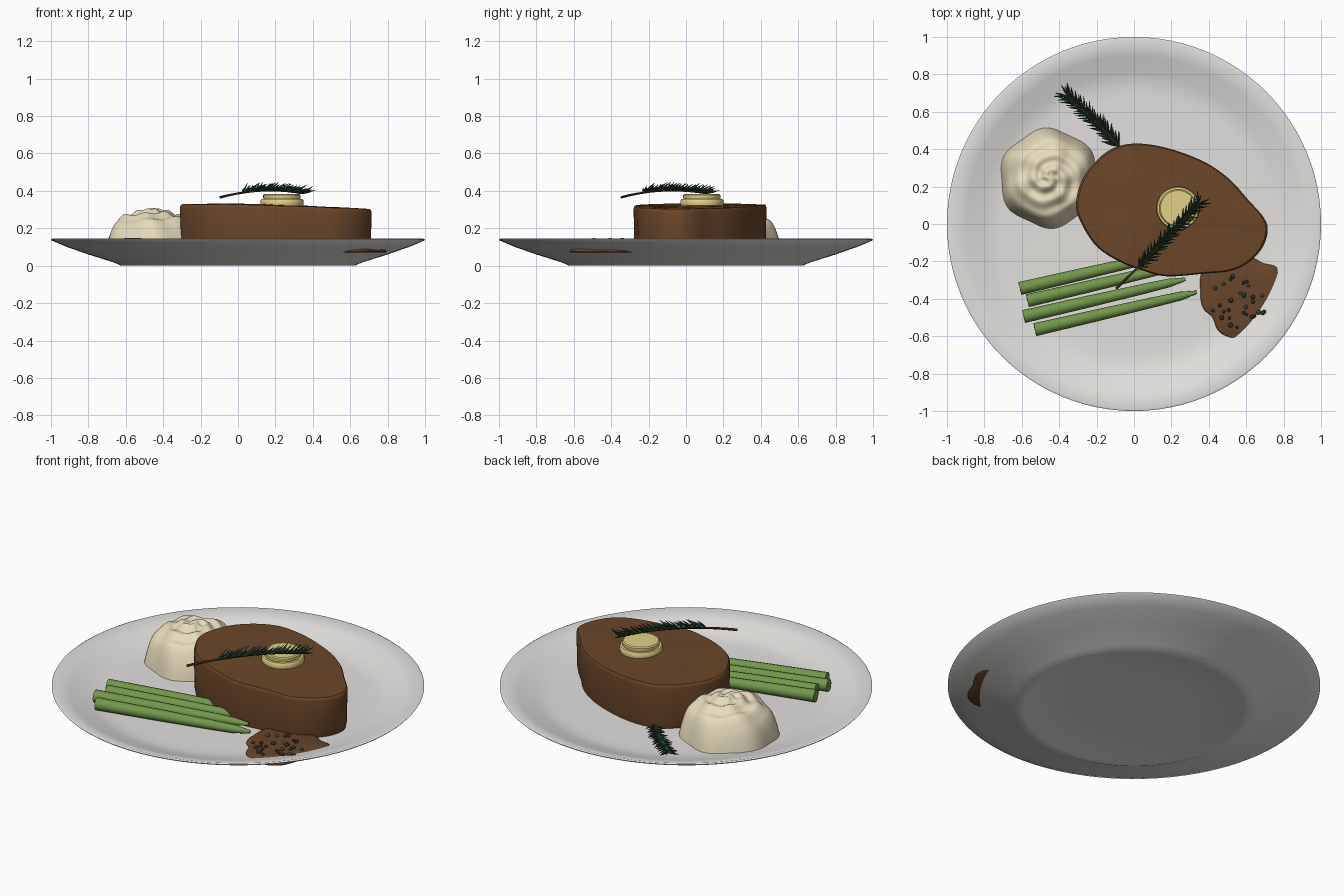
import bpy, bmesh, math, random
from mathutils import Vector, noise

if "Cube" in bpy.data.objects:
    bpy.data.objects.remove(bpy.data.objects["Cube"])

random.seed(4)
FLOOR = 0.07


def material(name, rgb):
    m = bpy.data.materials.new(name)
    m.diffuse_color = (*rgb, 1)
    m.use_nodes = True
    m.node_tree.nodes["Principled BSDF"].inputs["Base Color"].default_value = m.diffuse_color
    return m


WHITE = material("porcelain", (0.76, 0.75, 0.73))
MEAT = material("seared_meat", (0.15, 0.062, 0.022))
CREAM = material("mashed_potato", (0.84, 0.75, 0.53))
GREEN = material("asparagus_green", (0.17, 0.31, 0.07))
BUTTER = material("butter_yellow", (0.76, 0.64, 0.24))
NEEDLE = material("rosemary_green", (0.018, 0.06, 0.03))
STEM = material("rosemary_stem", (0.08, 0.035, 0.015))
SAUCE = material("pepper_sauce", (0.14, 0.062, 0.025))
DARK = material("black_pepper", (0.035, 0.025, 0.02))
PEPPER = material("green_pepper", (0.04, 0.07, 0.05))


def finish(name, bm, mats, angle=35):
    bmesh.ops.recalc_face_normals(bm, faces=bm.faces[:])
    me = bpy.data.meshes.new(name)
    bm.to_mesh(me)
    bm.free()
    for m in mats:
        me.materials.append(m)
    ob = bpy.data.objects.new(name, me)
    bpy.context.collection.objects.link(ob)
    bpy.context.view_layer.objects.active = ob
    ob.select_set(True)
    bpy.ops.object.shade_smooth_by_angle(angle=math.radians(angle))
    ob.select_set(False)
    return ob


def loft(bm, rings, mat=0):
    """Skin closed rings of points and cap both ends."""
    loops = [[bm.verts.new(p) for p in ring] for ring in rings]
    faces = [bm.faces.new(loops[0][::-1]), bm.faces.new(loops[-1])]
    for a, b in zip(loops, loops[1:]):
        n = len(a)
        for i in range(n):
            j = (i + 1) % n
            faces.append(bm.faces.new((a[i], a[j], b[j], b[i])))
    for f in faces:
        f.material_index = mat


def circle(r, z, n=96, cx=0, cy=0):
    return [(cx + r * math.cos(2 * math.pi * i / n),
             cy + r * math.sin(2 * math.pi * i / n), z) for i in range(n)]


def tube(bm, path, radii, n=10, mat=0):
    """Round tube along a list of points."""
    rings = []
    for i, p in enumerate(path):
        d = (path[min(i + 1, len(path) - 1)] - path[max(i - 1, 0)]).normalized()
        side = d.cross(Vector((0, 0, 1))).normalized()
        up = side.cross(d)
        rings.append([p + radii[i] * (side * math.cos(2 * math.pi * k / n)
                      + up * math.sin(2 * math.pi * k / n)) for k in range(n)])
    loft(bm, rings, mat)


def smooth_outline(pts, steps=6):
    """Closed Catmull-Rom curve through 2D points."""
    out, n = [], len(pts)
    for i in range(n):
        a, b, c, d = (Vector(pts[(i + k) % n]) for k in (-1, 0, 1, 2))
        for s in range(steps):
            t = s / steps
            out.append(0.5 * (2 * b + (c - a) * t + (2 * a - 5 * b + 4 * c - d) * t * t
                              + (3 * b - a - 3 * c + d) * t ** 3))
    return out


# plate: revolved profile with a foot ring underneath
bm = bmesh.new()
loft(bm, [circle(r, z) for r, z in [
    (0.3, 0.012), (0.55, 0.012), (0.59, 0), (0.625, 0), (0.66, 0.016), (0.8, 0.06),
    (0.92, 0.102), (0.995, 0.134), (1, 0.14), (0.99, 0.145), (0.9, 0.117),
    (0.81, 0.088), (0.77, 0.077), (0.72, 0.071), (0.66, FLOOR), (0.3, FLOOR)]])
finish("plate", bm, [WHITE], 60)

# steak: outline with straight sides, a small rounded edge and a gently domed top
outline = smooth_outline([
    (-0.31, 0.1), (-0.28, 0.23), (-0.2, 0.34), (-0.1, 0.41), (0.03, 0.43), (0.2, 0.4),
    (0.38, 0.33), (0.51, 0.24), (0.61, 0.13), (0.69, 0.04), (0.715, -0.03), (0.69, -0.12),
    (0.62, -0.2), (0.52, -0.25), (0.38, -0.265), (0.18, -0.28), (0.05, -0.25),
    (-0.08, -0.2), (-0.2, -0.12), (-0.28, 0)])
mid = Vector((0.2, 0.07))


def steak_ring(scale, z=None, drop=0.0):
    ring = []
    for p in outline:
        q = mid + (p - mid) * scale
        wob = noise.noise(Vector((q.x * 6, q.y * 6, 2)))
        top = 0.328 - 0.035 * max(0, q.x) + 0.007 * (1 - scale) + 0.004 * wob - drop
        ring.append((q.x, q.y, top if z is None else z))
    return ring


bm = bmesh.new()
loft(bm, [steak_ring(0.97, FLOOR - 0.01), steak_ring(0.99, 0.1), steak_ring(0.995, 0.2),
          steak_ring(1, None, 0.018), steak_ring(0.994, None, 0.007), steak_ring(0.98)]
     + [steak_ring(s) for s in (0.85, 0.65, 0.45, 0.25, 0.08)])
finish("steak", bm, [MEAT], 40)

# butter: two stacked discs
bm = bmesh.new()
loft(bm, [circle(r, z, 48, 0.235, 0.085) for r, z in [
    (0.11, 0.315), (0.115, 0.325), (0.115, 0.35), (0.11, 0.356), (0.098, 0.357),
    (0.1, 0.362), (0.1, 0.377), (0.094, 0.383), (0.05, 0.384)]])
finish("butter", bm, [BUTTER], 40)

# mashed potato: lobed dome with a spiral swirl on top
bm = bmesh.new()
rings = []
for k in range(41):
    s = 1 - k / 40 * 0.985
    ring = []
    for i in range(96):
        a = 2 * math.pi * i / 96
        lobe = math.cos(6 * (a - math.radians(35)) + 5 * (1 - s))
        swirl = math.cos(2 * a + 20 * s)
        r = 0.262 * s * (1 + 0.035 * lobe * s)
        z = FLOOR - 0.005 + 0.243 * (1 - 0.3 * s - 0.7 * s ** 8)
        z += 0.012 * lobe * s * (1 - s ** 4) + 0.012 * swirl * min(1, 5 * s) * (1 - s) ** 0.7
        ring.append((-0.455 + r * math.cos(a), 0.245 + r * math.sin(a), z))
    rings.append(ring)
loft(bm, rings)
finish("mashed_potato", bm, [CREAM], 70)

# asparagus spears: tapered tubes with a pointed tip
for n, (x, y, z) in enumerate([(-0.61, -0.345, 0.113), (-0.57, -0.41, 0.113),
                               (-0.59, -0.495, 0.113), (-0.53, -0.565, 0.11)]):
    bm = bmesh.new()
    start, along = Vector((x, y, z)), Vector((0.865, 0.2, -0.012))
    tube(bm, [start + along * t for t in (0, 0.4, 0.75, 0.9, 1)],
         [0.035, 0.032, 0.027, 0.023, 0.009], 12)
    finish(f"asparagus_{n + 1}", bm, [GREEN], 40)

# sauce: flat puddle that runs into the rim of the plate
puddle = smooth_outline([
    (0.37, -0.24), (0.355, -0.37), (0.37, -0.45), (0.42, -0.5), (0.45, -0.57), (0.52, -0.61),
    (0.61, -0.62), (0.69, -0.57), (0.73, -0.48), (0.785, -0.39), (0.79, -0.3),
    (0.765, -0.23), (0.69, -0.21), (0.63, -0.18), (0.5, -0.17)], 5)
centre = Vector((0.56, -0.4))
bm = bmesh.new()
loft(bm, [[(*(centre + (p - centre) * s), z) for p in puddle]
          for s, z in [(0.97, 0.07), (1, 0.076), (0.99, 0.084), (0.95, 0.089), (0.5, 0.09)]])
finish("sauce", bm, [SAUCE], 50)

# peppercorns scattered over the sauce
bm = bmesh.new()
for n in range(30):
    a, d = random.uniform(0, 2 * math.pi), math.sqrt(random.random())
    x, y = 0.565 + 0.16 * d * math.cos(a), -0.415 + 0.14 * d * math.sin(a)
    ball = bmesh.ops.create_icosphere(bm, subdivisions=2, radius=random.uniform(0.008, 0.014))
    bmesh.ops.translate(bm, verts=ball["verts"], vec=(x, y, 0.094))
    for f in {f for v in ball["verts"] for f in v.link_faces}:
        f.material_index = int(n % 4 == 0)
finish("peppercorns", bm, [DARK, PEPPER], 60)


# rosemary: curved stem with forward-leaning needles on its sides and top
def rosemary(name, a, b, c, first, length, lift, rows):
    a, b, c = Vector(a), Vector(b), Vector(c)

    def at(t):
        return a * (1 - t) ** 2 + b * 2 * t * (1 - t) + c * t * t

    bm = bmesh.new()
    tube(bm, [at(i / 12) for i in range(13)], [0.007 - 0.004 * i / 12 for i in range(13)], 6)
    for i in range(rows):
        t = first + (1 - first) * i / (rows - 1)
        p, d = at(t), (at(t + 0.01) - at(t - 0.01)).normalized()
        side = d.cross(Vector((0, 0, 1))).normalized()
        for s in (-1, -0.45, 0.45, 1):
            out = side * s * 0.75 + Vector((0, 0, lift * (1.2 - 0.6 * abs(s))))
            v = (d * random.uniform(0.7, 1) + out).normalized()
            v *= length * random.uniform(0.8, 1.1)
            tube(bm, [p, p + v * 0.5, p + v], [0.003, 0.0055, 0.0008], 4, 1)
    return finish(name, bm, [STEM, NEEDLE], 40)


rosemary("rosemary_on_steak", (-0.095, -0.345, 0.366), (0.13, -0.13, 0.425),
         (0.34, 0.105, 0.385), 0.27, 0.075, 0.65, 20)
rosemary("rosemary_on_plate", (-0.06, 0.39, 0.085), (-0.2, 0.56, 0.095),
         (-0.35, 0.68, 0.1), 0.08, 0.075, 0.25, 20)
